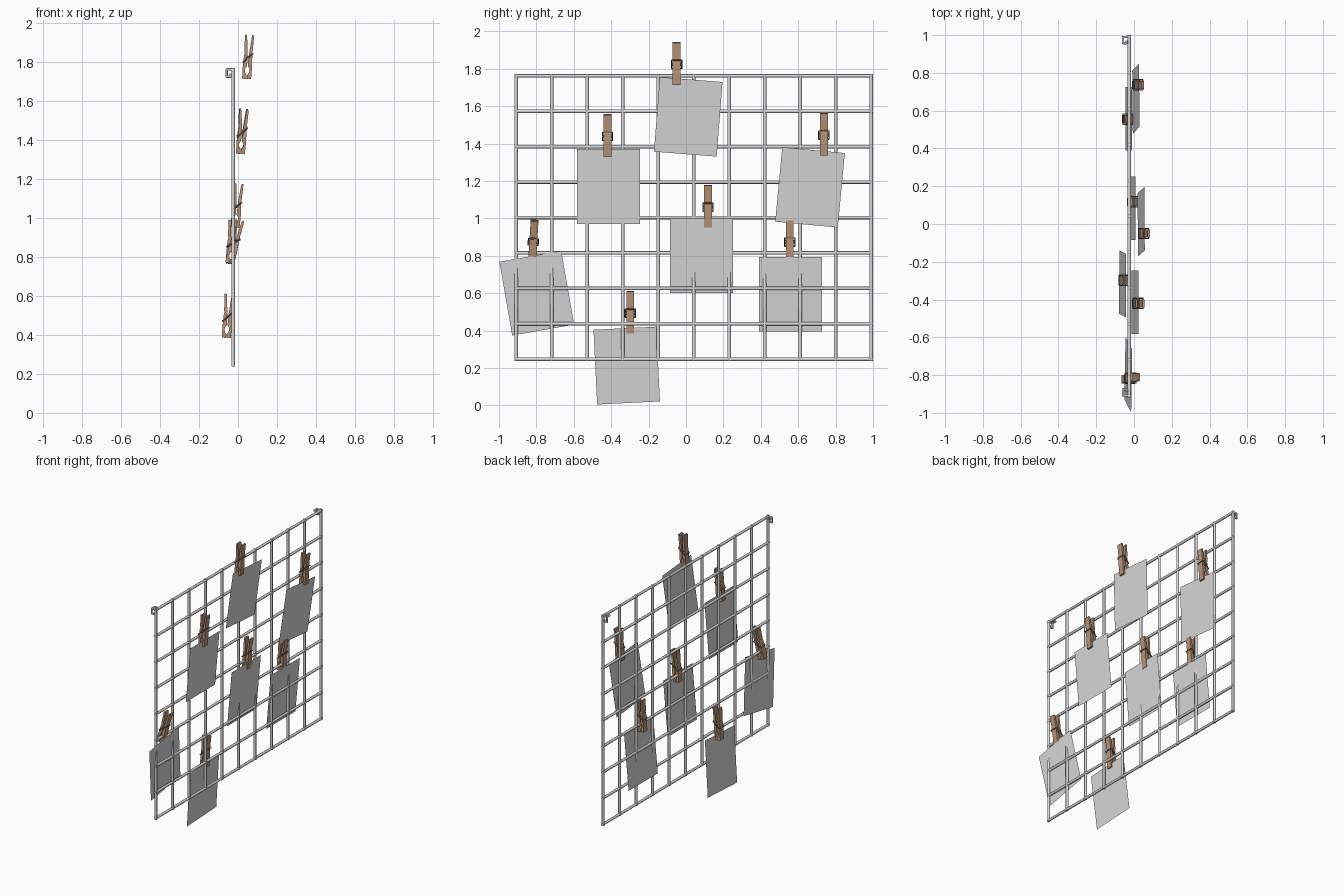
import bpy, bmesh, math
from mathutils import Matrix, Vector

if "Cube" in bpy.data.objects:
    bpy.data.objects.remove(bpy.data.objects["Cube"])


def material(name, rgb):
    m = bpy.data.materials.new(name)
    m.diffuse_color = (*rgb, 1)
    m.use_nodes = True
    m.node_tree.nodes["Principled BSDF"].inputs["Base Color"].default_value = m.diffuse_color
    return m


STEEL = material("grid_grey", (0.7, 0.7, 0.7))
PAPER = material("paper_grey", (0.7, 0.7, 0.7))
WOOD = material("wood_brown", (0.49, 0.30, 0.19))
SPRING = material("spring_dark", (0.16, 0.15, 0.14))


def finish(name, bm, mat, smooth=False):
    me = bpy.data.meshes.new(name)
    bmesh.ops.recalc_face_normals(bm, faces=bm.faces)
    for f in bm.faces:
        f.smooth = smooth
    bm.to_mesh(me)
    bm.free()
    me.materials.append(mat)
    ob = bpy.data.objects.new(name, me)
    bpy.context.collection.objects.link(ob)
    return ob


def rod(bm, a, b, r, sides=8):
    a, b = Vector(a), Vector(b)
    d = b - a
    mat = Matrix.Translation((a + b) / 2) @ d.to_track_quat('Z', 'Y').to_matrix().to_4x4()
    bmesh.ops.create_cone(bm, cap_ends=True, segments=sides, radius1=r, radius2=r,
                          depth=d.length, matrix=mat)


def path(bm, pts, r, sides=8):
    for a, b in zip(pts, pts[1:]):
        rod(bm, a, b, r, sides)
    for p in pts[1:-1]:
        bmesh.ops.create_icosphere(bm, subdivisions=1, radius=r, matrix=Matrix.Translation(p))


# wire grid: 11 uprights and 9 cross wires
GX, R = -0.025, 0.0095
Y0, Y1, Z0, Z1 = -0.908, 0.99, 0.247, 1.762
bm = bmesh.new()
for i in range(11):
    y = Y0 + (Y1 - Y0) * i / 10
    rod(bm, (GX, y, Z0 - R), (GX, y, Z1 + R), R)
for i in range(9):
    z = Z0 + (Z1 - Z0) * i / 8
    rod(bm, (GX, Y0 - R, z), (GX, Y1 + R, z), R)
grid = finish("wire_grid", bm, STEEL, True)

# bent wall hooks in the two top corners
for name, y, s in (("left_hook", Y0, 1), ("right_hook", Y1, -1)):
    bm = bmesh.new()
    r, t, x = 0.006, Z1 + 0.002, -0.058
    path(bm, [(GX, y, t), (x, y, t), (x, y, 1.727), (-0.038, y, 1.727), (-0.038, y, 1.742)], r)
    e = y + s * 0.033
    path(bm, [(x, y, t), (x, e, t), (-0.038, e, t), (-0.038, y + s * 0.018, t)], r)
    finish(name, bm, STEEL, True)

# one leg of a clothes peg: (outward, up)
LEG = [(0.001, 0), (0.001, 0.02), (0.008, 0.029), (0.012, 0.042), (0.010, 0.055), (0.002, 0.066),
       (0.002, 0.095), (0.006, 0.103), (0.006, 0.117), (0.003, 0.125), (0.013, 0.226), (0.024, 0.226),
       (0.021, 0.14), (0.018, 0.132), (0.021, 0.124), (0.024, 0.06), (0.023, 0)]
HALF = 0.021


def peg(n, x, y, z, tilt, lean):
    place = (Matrix.Translation((x, y, z)) @ Matrix.Rotation(math.radians(-lean), 4, 'X')
             @ Matrix.Rotation(math.radians(tilt), 4, 'Y'))
    # wooden legs
    bm = bmesh.new()
    for s in (-1, 1):
        f = bm.faces.new([bm.verts.new((s * u, -HALF, w)) for u, w in LEG])
        ext = bmesh.ops.extrude_face_region(bm, geom=[f])["geom"]
        bmesh.ops.translate(bm, vec=(0, 2 * HALF, 0),
                            verts=[v for v in ext if isinstance(v, bmesh.types.BMVert)])
    finish(f"peg_legs_{n}", bm, WOOD).matrix_world = place
    # spring coil with arms hooking over each leg
    bm = bmesh.new()
    rod(bm, (0, -0.028, 0.11), (0, 0.028, 0.11), 0.010, 12)
    for s in (-1, 1):
        h = 0.132 if s > 0 else 0.085
        path(bm, [(0, -0.027, 0.11), (s * 0.024, -0.027, h), (s * 0.024, 0.027, h),
                  (0, 0.027, 0.11)], 0.0035, 6)
    finish(f"peg_spring_{n}", bm, SPRING, True).matrix_world = place


# hanging sheets: centre y, centre z, turn in degrees, x at the centre
W, H, SLOPE = 0.336, 0.40, 0.09
SHEETS = [(0.012, 1.543, -4.5, 0.038), (-0.415, 1.17, 0, 0.006), (0.663, 1.166, -5.4, 0.010),
          (0.083, 0.80, 0, -0.010), (0.558, 0.594, 0, -0.028), (-0.798, 0.60, 9.9, -0.030),
          (-0.317, 0.213, 2.8, -0.060)]
# pegs: x, y, z of the jaw, backward tilt, sideways lean
PEGS = [(0.044, -0.05, 1.715, 4, 0), (0.012, -0.42, 1.33, 5, 0), (0.013, 0.737, 1.337, 4, 0),
        (-0.015, 0.117, 0.952, 5, 0), (-0.040, 0.555, 0.765, 4, 0),
        (-0.043, -0.823, 0.768, 13, 3.5), (-0.060, -0.298, 0.385, 4, 0)]

for n, ((cy, cz, turn, cx), p) in enumerate(zip(SHEETS, PEGS), 1):
    bm = bmesh.new()
    c, s = math.cos(math.radians(turn)), math.sin(math.radians(turn))
    vs = []
    for a, b in ((-1, -1), (1, -1), (1, 1), (-1, 1)):
        u, w = a * W / 2, b * H / 2
        dz = u * s + w * c
        vs.append(bm.verts.new((cx + SLOPE * dz, cy + u * c - w * s, cz + dz)))
    bm.faces.new(vs)
    finish(f"paper_sheet_{n}", bm, PAPER)
    peg(n, *p)

# keep the wire ends crisp
for ob in bpy.data.objects:
    if ob.data.polygons[0].use_smooth:
        ob.select_set(True)
        bpy.context.view_layer.objects.active = ob
bpy.ops.object.shade_smooth_by_angle(angle=math.radians(50))
